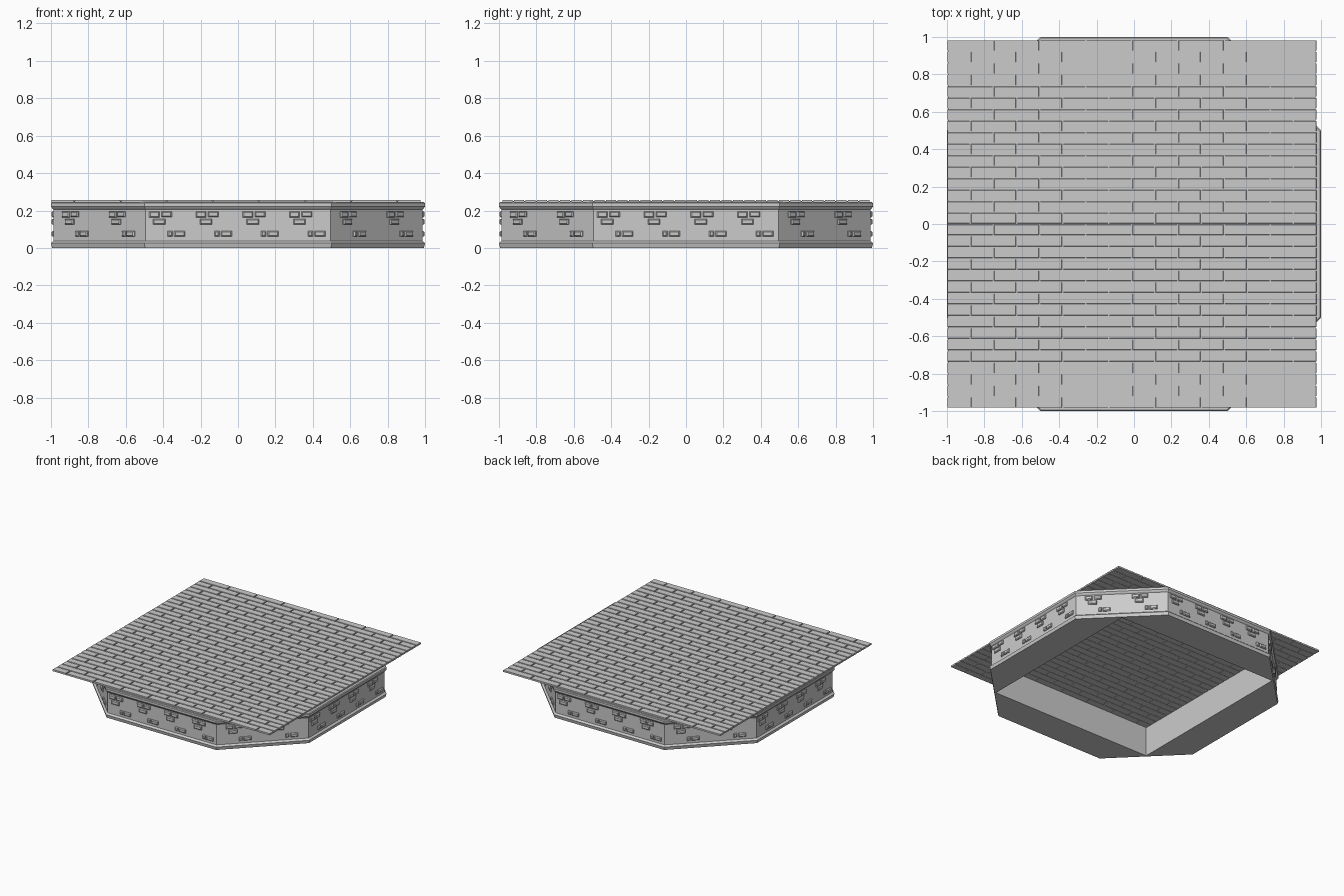
import bpy, bmesh, math
from mathutils import Matrix, Vector

if "Cube" in bpy.data.objects:
    bpy.data.objects.remove(bpy.data.objects["Cube"])

stone = bpy.data.materials.new("grey stone")
stone.diffuse_color = (0.6, 0.6, 0.6, 1)
stone.use_nodes = True
stone.node_tree.nodes["Principled BSDF"].inputs["Base Color"].default_value = stone.diffuse_color


def finish(bm, name):
    bmesh.ops.recalc_face_normals(bm, faces=bm.faces)
    me = bpy.data.meshes.new(name)
    bm.to_mesh(me)
    bm.free()
    me.materials.append(stone)
    ob = bpy.data.objects.new(name, me)
    bpy.context.collection.objects.link(ob)
    return ob


def block(bm, lo, hi, edge, rise, mat=Matrix()):
    """Box from lo to hi whose outer (local z) end is chamfered."""
    rings = []
    for z, e in ((lo[2], 0), (hi[2] - rise, 0), (hi[2], edge)):
        rings.append([bm.verts.new(mat @ Vector(p)) for p in (
            (lo[0] + e, lo[1] + e, z), (hi[0] - e, lo[1] + e, z),
            (hi[0] - e, hi[1] - e, z), (lo[0] + e, hi[1] - e, z))])
    for a, b in zip(rings, rings[1:]):
        for i in range(4):
            j = (i + 1) % 4
            bm.faces.new((a[i], a[j], b[j], b[i]))
    bm.faces.new(rings[0][::-1])
    bm.faces.new(rings[-1])


def octagon(t):
    """Cut-corner outline, moved inward by t, starting on the front side."""
    a, b = 1 - t, 0.5 - (math.sqrt(2) - 1) * t
    return [Vector(p) for p in ((-b, -a), (b, -a), (a, -b), (a, b),
                                (b, a), (-b, a), (-a, b), (-a, -b))]


# Wall ring: moulded octagonal outside, square opening inside
WALL = 0.014
profile = [(0.006, 0), (0, 0.026), (WALL, 0.038), (WALL, 0.205),
           (0.007, 0.212), (0, 0.222), (0, 0.240), (0.006, 0.245)]
bm = bmesh.new()
rings = [[bm.verts.new((p.x, p.y, z)) for p in octagon(t)] for t, z in profile]
for a, b in zip(rings, rings[1:]):
    for i in range(8):
        j = (i + 1) % 8
        bm.faces.new((a[i], a[j], b[j], b[i]))
H = 0.738
squares = [[bm.verts.new((x, y, z)) for x, y in ((-H, -H), (H, -H), (H, H), (-H, H))]
           for z in (0, 0.245)]
for ring, sq in ((rings[0], squares[0]), (rings[-1], squares[1])):
    for k in range(4):
        n = (k + 1) % 4
        bm.faces.new((ring[2 * k], ring[2 * k + 1], sq[n], sq[k]))
        bm.faces.new((ring[2 * k + 1], ring[(2 * k + 2) % 8], sq[n]))
for k in range(4):
    n = (k + 1) % 4
    bm.faces.new((squares[0][k], squares[0][n], squares[1][n], squares[1][k]))
finish(bm, "wall_ring")

# Raised stones: one group of five repeated along each wall face
group = [(0.025, 0.080, 0.163, 0.196), (0.090, 0.146, 0.165, 0.196),
         (0.046, 0.112, 0.124, 0.156), (0.124, 0.150, 0.060, 0.090),
         (0.159, 0.217, 0.060, 0.090)]
bm = bmesh.new()
outer = octagon(WALL)
full = octagon(0)
for i in range(8):
    p, q = full[i], full[(i + 1) % 8]
    d = (q - p).normalized()
    count = 4 if i % 2 == 0 else 2
    pitch = (q - p).length / count
    start = (pitch - 0.25) / 2
    normal = Vector((d.y, -d.x, 0))
    base = Vector((p.x, p.y, 0)) - normal * WALL
    mat = Matrix(((d.x, 0, normal.x, base.x), (d.y, 0, normal.y, base.y),
                  (0, 1, 0, 0), (0, 0, 0, 1)))
    for n in range(count):
        s = start + n * pitch
        for x0, x1, z0, z1 in group:
            block(bm, (s + x0, z0, -0.004), (s + x1, z1, 0.012), 0.006, 0.006, mat)
finish(bm, "wall_stones")

# Square deck: mortar sheet with bricks in running bond
X0, X1, Y0, Y1 = -0.998, 0.975, -0.985, 0.985
ROWS, LENGTH, GAP = 32, (0.975 + 0.998) / 8, 0.004
bm = bmesh.new()
block(bm, (X0 + GAP, Y0 + GAP, 0.245), (X1 - GAP, Y1 - GAP, 0.250), 0, 0.001)
finish(bm, "deck_mortar")

bm = bmesh.new()
pitch = (Y1 - Y0) / ROWS
for r in range(ROWS):
    y = Y1 - (r + 1) * pitch
    shift = 0 if r % 2 == 0 else -LENGTH / 2
    for c in range(9):
        a = max(X0, X0 + shift + c * LENGTH)
        b = min(X1, X0 + shift + (c + 1) * LENGTH)
        if b - a < 0.01:
            continue
        left = 0 if a == X0 else GAP
        right = 0 if b > X1 - 0.001 else GAP
        block(bm, (a + left, y + GAP, 0.243), (b - right, y + pitch - GAP, 0.257),
              0.001, 0.001)
finish(bm, "deck_bricks")
